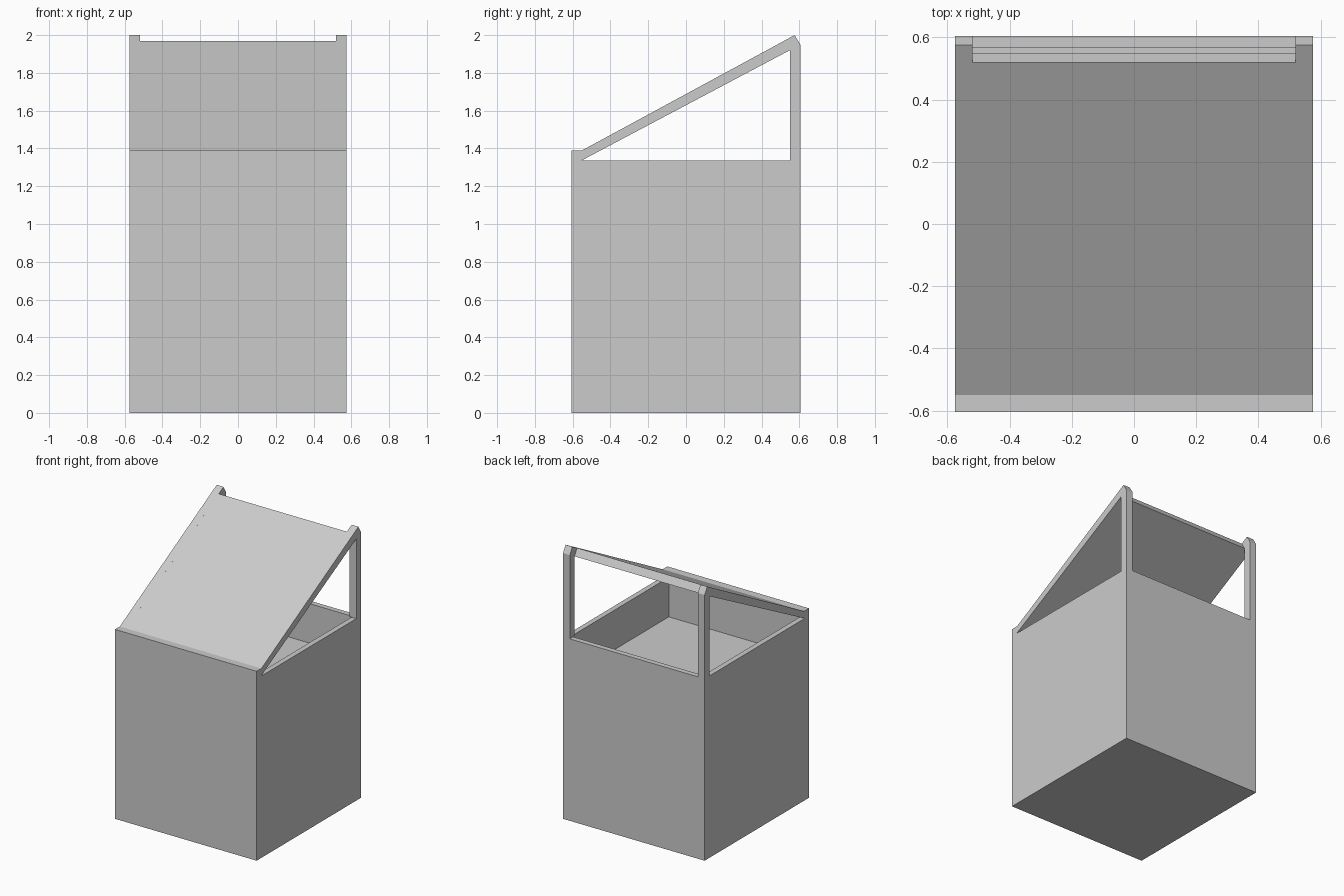
import bpy, bmesh
from mathutils import Matrix

if "Cube" in bpy.data.objects:
    bpy.data.objects.remove(bpy.data.objects["Cube"])

W, D = 0.575, 0.605      # half width and half depth
T = 0.055                # wall and rail thickness
RIM, FLOOR = 1.335, 1.045


def finish(name, bm):
    bmesh.ops.recalc_face_normals(bm, faces=bm.faces)
    mesh = bpy.data.meshes.new(name)
    bm.to_mesh(mesh)
    bm.free()
    obj = bpy.data.objects.new(name, mesh)
    bpy.context.collection.objects.link(obj)
    return obj


def extrude_profile(name, points, x0, x1):
    """Extrude a closed (y, z) outline along x."""
    bm = bmesh.new()
    face = bm.faces.new([bm.verts.new((x0, y, z)) for y, z in points])
    res = bmesh.ops.extrude_face_region(bm, geom=[face], use_keep_orig=True)
    verts = [v for v in res["geom"] if isinstance(v, bmesh.types.BMVert)]
    bmesh.ops.translate(bm, verts=verts, vec=(x1 - x0, 0, 0))
    return finish(name, bm)


# Box body with a shallow open tray in its top
bm = bmesh.new()
bmesh.ops.create_cube(bm, size=1, matrix=Matrix.Translation((0, 0, RIM / 2))
                      @ Matrix.Diagonal((2 * W, 2 * D, RIM, 1)))
top = max(bm.faces, key=lambda f: f.calc_center_median().z)
bmesh.ops.inset_region(bm, faces=[top], thickness=T)
res = bmesh.ops.extrude_face_region(bm, geom=[top])
bmesh.ops.translate(bm, vec=(0, 0, FLOOR - RIM),
                    verts=[v for v in res["geom"] if isinstance(v, bmesh.types.BMVert)])
if top.is_valid:
    bmesh.ops.delete(bm, geom=[top], context='FACES')
finish("box_body", bm)

# Sloping lid with its front lip, ending short of the posts
front = [(-0.555, RIM), (-D, RIM), (-D, 1.39), (-0.55, 1.39)]
extrude_profile("sloping_lid", front + [(0.52, 1.97), (0.55, 1.92)], -W + T, W - T)

# Side frame: sloping rail and rear post in one piece, mirrored
side = extrude_profile("side_frame", front + [
    (0.575, 2.0), (D, 1.95), (D, RIM), (0.55, RIM), (0.55, 1.92)], W - T, W)
side.modifiers.new("mirror", 'MIRROR')
